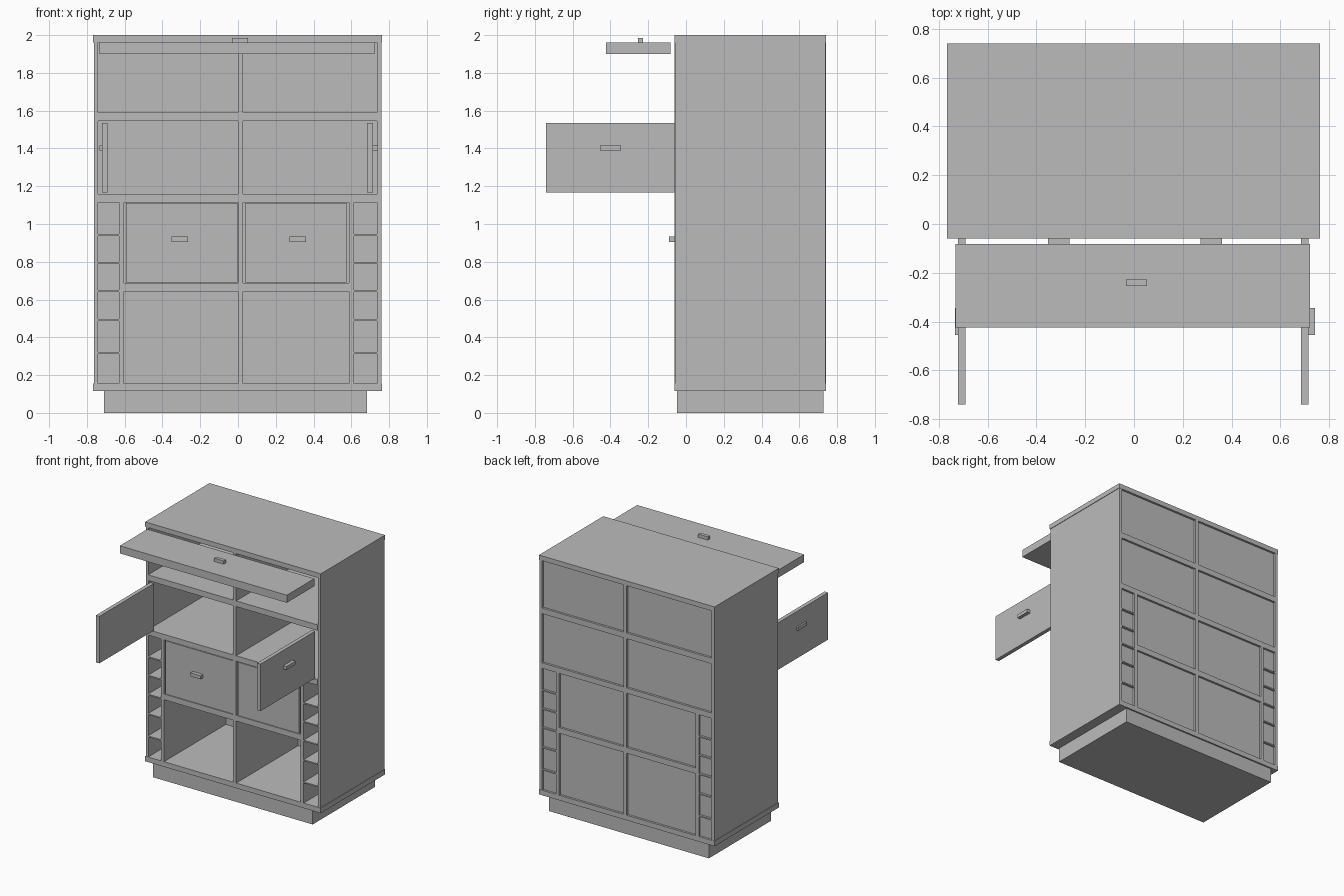
import bpy
import bmesh

old = bpy.data.objects.get("Cube")
if old:
    bpy.data.objects.remove(old, do_unlink=True)

grey = bpy.data.materials.new("plain_grey")
grey.use_nodes = True
colour = (0.5, 0.5, 0.5, 1)
grey.diffuse_color = colour
grey.node_tree.nodes["Principled BSDF"].inputs["Base Color"].default_value = colour


def box(name, x, y, z):
    """Flat-sided box from (low, high) pairs on each axis."""
    bm = bmesh.new()
    bmesh.ops.create_cube(bm, size=1)
    for v in bm.verts:
        for i, (lo, hi) in enumerate((x, y, z)):
            v.co[i] = hi if v.co[i] > 0 else lo
    mesh = bpy.data.meshes.new(name)
    bm.to_mesh(mesh)
    bm.free()
    mesh.materials.append(grey)
    obj = bpy.data.objects.new(name, mesh)
    bpy.context.collection.objects.link(obj)
    return obj


FRONT, BACK = -0.06, 0.74
LEFT, RIGHT = -0.767, 0.763
DEPTH = (FRONT, BACK)
INNER = (-0.741, 0.736)
COLUMN_TOP, FLOOR = 1.115, 0.155

# Plinth, bottom and top boards, slightly proud of the sides
box("plinth", (-0.709, 0.684), (-0.047, 0.728), (0, 0.115))
box("bottom_board", (LEFT, RIGHT), DEPTH, (0.115, FLOOR))
box("top_board", (LEFT, RIGHT), DEPTH, (1.962, 2.0))

# Side panels and the shallowly recessed back
side_depth = (FRONT + 0.002, BACK - 0.002)
box("side_panel_a", (LEFT + 0.004, INNER[0]), side_depth, (FLOOR, 1.962))
box("side_panel_b", (INNER[1], RIGHT - 0.004), side_depth, (FLOOR, 1.962))
box("back_panel", INNER, (0.71, 0.723), (FLOOR, 1.962))

# Full-width shelves
box("upper_shelf", INNER, DEPTH, (1.59 - 0.045, 1.59))
box("middle_shelf", INNER, DEPTH, (COLUMN_TOP, 1.158))

# Upright dividers
box("centre_divider_top", (0, 0.026), DEPTH, (1.59, 1.962))
box("centre_divider_upper", (0, 0.026), DEPTH, (1.158, 1.545))
box("centre_divider_lower", (0, 0.026), DEPTH, (FLOOR, COLUMN_TOP))
box("column_divider_a", (-0.63, -0.603), DEPTH, (FLOOR, COLUMN_TOP))
box("column_divider_b", (0.587, 0.614), DEPTH, (FLOOR, COLUMN_TOP))

# Lower shelf, one board per side of the centre divider
box("lower_shelf_a", (-0.603, 0), DEPTH, (0.643, 0.688))
box("lower_shelf_b", (0.026, 0.587), DEPTH, (0.643, 0.688))

# Thin shelves of the narrow outer columns
for i, z in enumerate((0.317, 0.492, 0.646, 0.795, 0.942)):
    for side, x in (("a", (INNER[0], -0.63)), ("b", (0.614, INNER[1]))):
        box(f"column_shelf_{side}_{i}", x, DEPTH, (z - 0.005, z + 0.005))

# Closed doors with handles
for side, x, hx in (("a", (-0.593, -0.003), -0.308), ("b", (0.04, 0.574), 0.316)):
    box("closed_door_" + side, x, (FRONT + 0.002, FRONT + 0.032), (0.691, 1.11))
    box("closed_door_handle_" + side, (hx - 0.044, hx + 0.044),
        (-0.089, FRONT + 0.01), (0.906, 0.933))

# Open doors, swung straight out, handles on their outer faces
for side, x, hx in (("a", (-0.721, -0.69), (-0.734, -0.71)),
                    ("b", (0.684, 0.715), (0.705, 0.742))):
    box("open_door_" + side, x, (-0.74, FRONT), (1.166, 1.536))
    box("open_door_handle_" + side, hx, (-0.456, -0.344), (1.389, 1.416))

# Raised flap with handle on top
box("raised_flap", (-0.733, 0.722), (-0.424, -0.082), (1.90, 1.96))
box("flap_handle", (-0.032, 0.053), (-0.254, -0.227), (1.95, 1.986))
